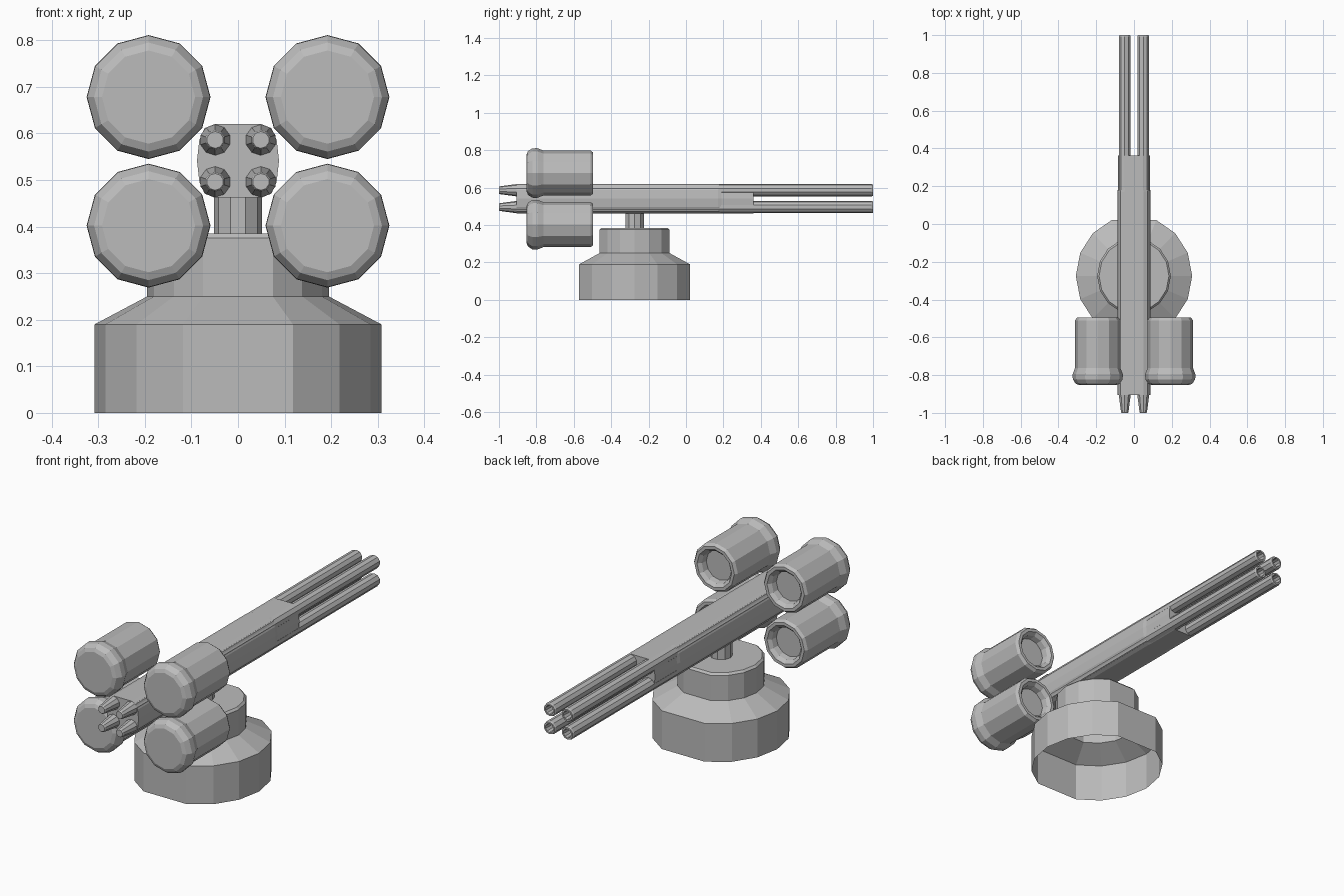
import bpy
import math

cube = bpy.data.objects.get("Cube")
if cube:
    bpy.data.objects.remove(cube, do_unlink=True)

grey = bpy.data.materials.new("plain_grey")
grey.use_nodes = True
colour = (0.5, 0.5, 0.5, 1)
grey.diffuse_color = colour
grey.node_tree.nodes["Principled BSDF"].inputs["Base Color"].default_value = colour


def even(sides, turn=0.0):
    return [math.tau * (i + turn) / sides for i in range(sides)]


def make(name, verts, faces):
    mesh = bpy.data.meshes.new(name)
    mesh.from_pydata(verts, [], faces)
    mesh.materials.append(grey)
    obj = bpy.data.objects.new(name, mesh)
    bpy.context.collection.objects.link(obj)
    return obj


def lathe(name, profile, angles, place, cap_start=True, cap_end=True):
    """Sweep (radius, distance) pairs; place maps (u, v, distance) to a point."""
    n = len(angles)
    verts = [place(r * math.cos(a), r * math.sin(a), d) for r, d in profile for a in angles]
    faces = []
    for k in range(len(profile) - 1):
        for i in range(n):
            j = (i + 1) % n
            faces.append((k * n + i, k * n + j, (k + 1) * n + j, (k + 1) * n + i))
    if cap_start:
        faces.append(tuple(reversed(range(n))))
    if cap_end:
        faces.append(tuple(range(len(verts) - n, len(verts))))
    return make(name, verts, faces)


def upright(stretch=1.0):
    return lambda u, v, d: (u, -0.275 + v * stretch, d)


def along_y(x, z):
    return lambda u, v, d: (x - u, d, z + v)


# Pedestal: hollow underneath, with broad flats at the front and back
ring = [a for i, a in enumerate(even(16)) if i not in (4, 12)]
lathe("pedestal", [(0.308, 0), (0.308, 0.19), (0.195, 0.25), (0.195, 0.375), (0.185, 0.385)],
      ring, upright(1.04), cap_start=False)
lathe("neck", [(0.052, 0.38), (0.052, 0.475)], even(10), upright())

# Gun housing: rounded section with slightly bulging sides
quarter = [(0.088, 0.0), (0.083, 0.045), (0.072, 0.07), (0.05, 0.079)]
half = [(x, -z) for x, z in reversed(quarter[1:])] + quarter
section = half + [(-x, -z) for x, z in half]
n = len(section)
stations = [(-0.905, 1.0), (0.17, 1.0), (0.19, 0.95), (0.362, 0.95)]
verts = [(x * s, y, 0.541 + z) for y, s in stations for x, z in section]
sides = [(k * n + i, k * n + (i + 1) % n, (k + 1) * n + (i + 1) % n, (k + 1) * n + i)
         for k in range(len(stations) - 1) for i in range(n)]
caps = [tuple(reversed(range(n))), tuple(range(len(verts) - n, len(verts)))]
make("gun_housing", verts, [tuple(reversed(f)) for f in sides + caps])

# Four barrels with tapered front plugs and hollow rear ends
barrel = [(0.018, -1), (0.021, -0.995), (0.033, -0.905), (0.033, 0.993), (0.03, 1),
          (0.022, 1), (0.02, 0.95)]
# Four pods with flared, domed fronts and recessed rears
pod = [(0.1, -0.852), (0.117, -0.845), (0.132, -0.822), (0.133, -0.795), (0.12, -0.762),
       (0.12, -0.51), (0.11, -0.496), (0.095, -0.496), (0.08, -0.512), (0.075, -0.54)]

for side, sx in (("left", 1), ("right", -1)):
    for level, sz in (("upper", 1), ("lower", -1)):
        lathe(f"{level}_{side}_barrel", barrel, even(10, 0.5),
              along_y(sx * 0.049, 0.541 + sz * 0.045))
        lathe(f"{level}_{side}_pod", pod, even(12),
              along_y(sx * 0.192, 0.54 + sz * 0.138))
